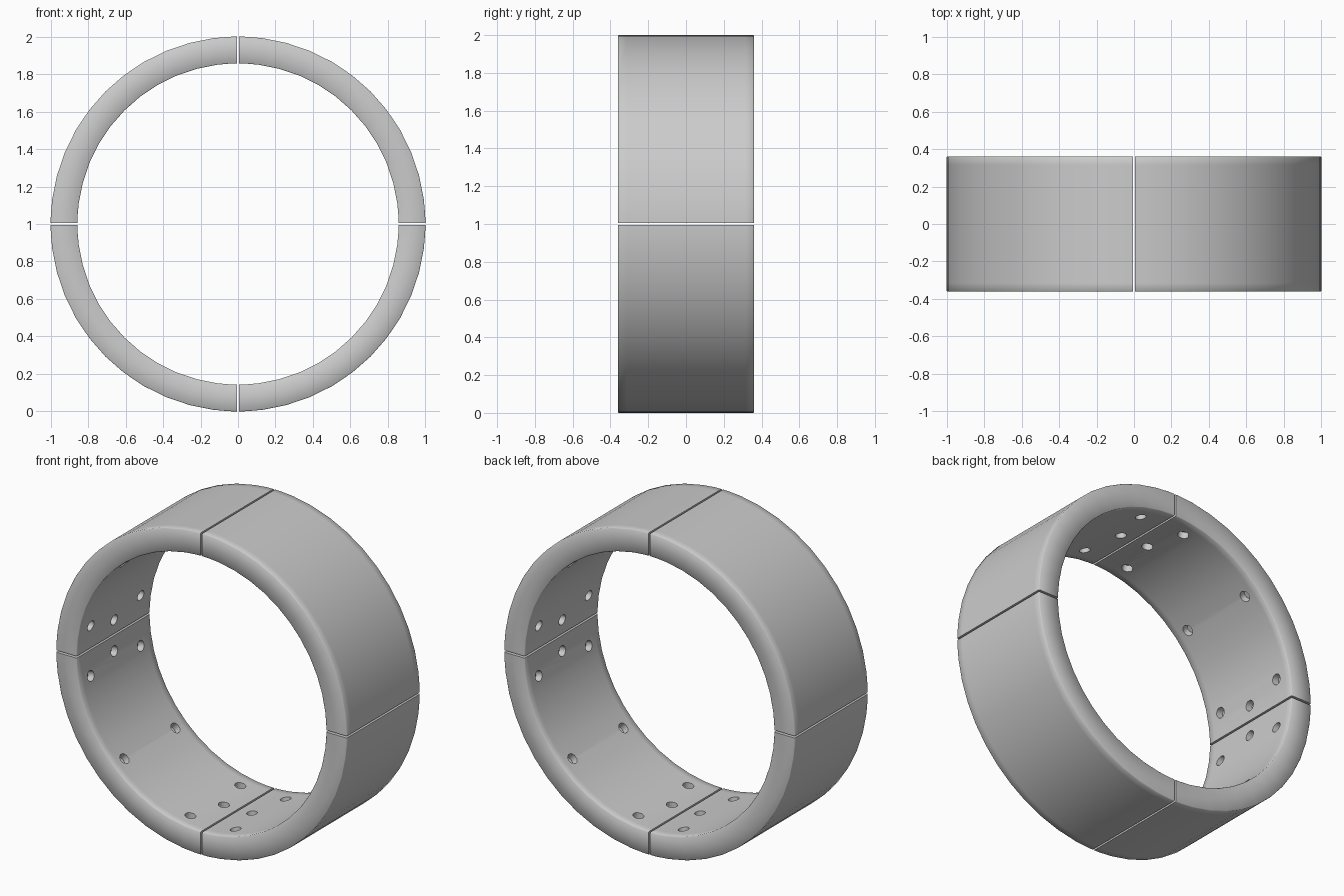
import bpy, bmesh, math
from mathutils import Matrix, Vector

if "Cube" in bpy.data.objects:
    bpy.data.objects.remove(bpy.data.objects["Cube"])

R_OUT, R_IN, HALF_W, GAP, MID = 1.0, 0.857, 0.36, 0.006, 1.0
STEPS = 12


def add_object(name, bm):
    bmesh.ops.recalc_face_normals(bm, faces=bm.faces)
    mesh = bpy.data.meshes.new(name)
    bm.to_mesh(mesh)
    bm.free()
    obj = bpy.data.objects.new(name, mesh)
    bpy.context.collection.objects.link(obj)
    return obj


def quarter(name, start):
    # rectangular section with support points that keep smooth shading near the edges
    s, w, m = 0.045, HALF_W, (R_OUT + R_IN) / 2
    section = [(R_IN, -w + s), (R_IN, -w + .004), (R_IN + .004, -w), (m, -w),
               (R_OUT - .004, -w), (R_OUT, -w + .004), (R_OUT, -w + s)]
    section += [(r, -y) for r, y in reversed(section)]
    bm = bmesh.new()
    rings = []
    angles = [math.pi / 2 * i / STEPS for i in range(STEPS + 1)]
    angles = [angles[0], 0.05] + angles[1:-1] + [math.pi / 2 - 0.05, angles[-1]]
    for a in angles:
        ring = []
        for r, y in section:
            # end faces are parallel to the joint, leaving an even gap
            lim = math.asin(GAP / r)
            b = start + min(max(a, lim), math.pi / 2 - lim)
            ring.append(bm.verts.new((r * math.cos(b), y, MID + r * math.sin(b))))
        rings.append(ring)
    n = len(section)
    for a, b in zip(rings, rings[1:]):
        for i in range(n):
            j = (i + 1) % n
            bm.faces.new((a[i], a[j], b[j], b[i]))
    bm.faces.new(rings[0])
    bm.faces.new(rings[-1])
    return add_object(name, bm)


def hole_cutter(start):
    # pits on the inside: three near each end, two in the middle
    bm = bmesh.new()
    spots = [(45, .25), (45, -.25)]
    for y, deg in ((-.245, 10.5), (0, 6.5), (.245, 10.5)):
        spots += [(deg, y), (90 - deg, y)]
    for deg, y in spots:
        a = start + math.radians(deg)
        d = Vector((math.cos(a), 0, math.sin(a)))
        pos = d * (R_IN - .01) + Vector((0, y, MID))
        rot = d.to_track_quat('Z', 'Y').to_matrix().to_4x4()
        bmesh.ops.create_cone(bm, cap_ends=True, segments=16, radius1=.035, radius2=.03,
                              depth=.1, matrix=Matrix.Translation(pos) @ rot)
    return add_object("pit_cutter", bm)


names = ["upper_right_segment", "upper_left_segment", "lower_left_segment", "lower_right_segment"]
for k, name in enumerate(names):
    seg = quarter(name, k * math.pi / 2)
    cutter = hole_cutter(k * math.pi / 2)
    mod = seg.modifiers.new("pits", 'BOOLEAN')
    mod.operation = 'DIFFERENCE'
    mod.solver = 'EXACT'
    mod.object = cutter
    bpy.ops.object.select_all(action='DESELECT')
    bpy.context.view_layer.objects.active = seg
    seg.select_set(True)
    bpy.ops.object.modifier_apply(modifier=mod.name)
    bpy.data.objects.remove(cutter)
    bpy.ops.object.shade_smooth_by_angle(angle=math.radians(60))
